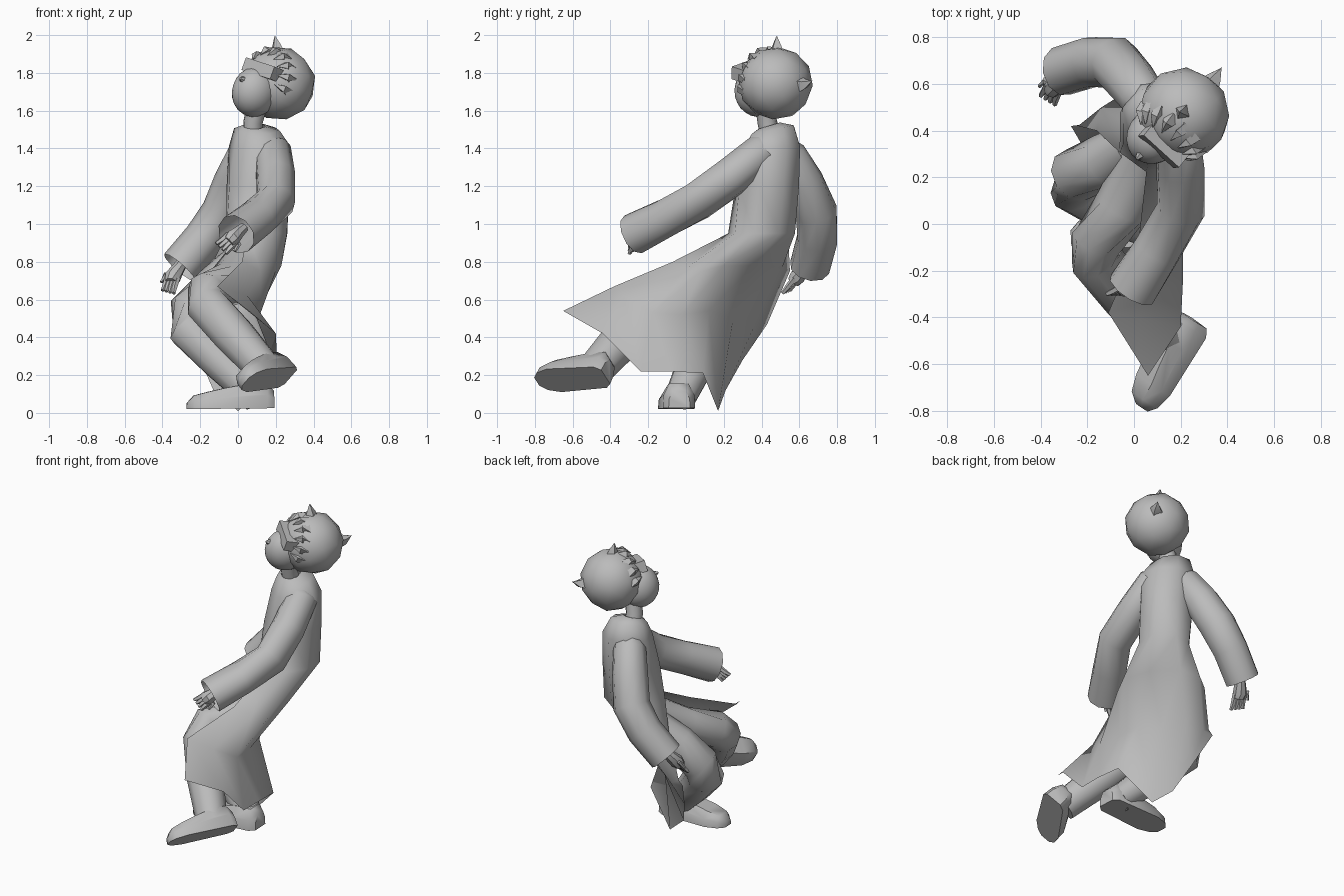
import bpy, bmesh, math
from mathutils import Vector, Matrix

if "Cube" in bpy.data.objects:
    bpy.data.objects.remove(bpy.data.objects["Cube"])

clay = bpy.data.materials.new("plain_grey")
clay.use_nodes = True
clay.diffuse_color = (0.5, 0.5, 0.5, 1)
clay.node_tree.nodes["Principled BSDF"].inputs["Base Color"].default_value = (0.5, 0.5, 0.5, 1)


def finish(name, bm, angle=50):
    bmesh.ops.recalc_face_normals(bm, faces=bm.faces)
    me = bpy.data.meshes.new(name)
    bm.to_mesh(me)
    bm.free()
    me.materials.append(clay)
    ob = bpy.data.objects.new(name, me)
    bpy.context.collection.objects.link(ob)
    bpy.ops.object.select_all(action='DESELECT')
    ob.select_set(True)
    bpy.context.view_layer.objects.active = ob
    bpy.ops.object.shade_smooth_by_angle(angle=math.radians(angle))


def skin(bm, rows, closed):
    """Bridge rows of points with quads."""
    rows = [[bm.verts.new(p) for p in row] for row in rows]
    for a, b in zip(rows, rows[1:]):
        n = len(a)
        for i in range(n if closed else n - 1):
            j = (i + 1) % n
            bm.faces.new((a[i], a[j], b[j], b[i]))
    return rows


def tube(bm, path, radii, sides=10, cap=True):
    """Round limb along a path, one radius per point."""
    path = [Vector(p) for p in path]
    rows = []
    for i, p in enumerate(path):
        t = (path[min(i + 1, len(path) - 1)] - path[max(i - 1, 0)]).normalized()
        ref = Vector((0.5, 0.8, 0.3))
        u = (ref - t * ref.dot(t)).normalized()
        v = t.cross(u)
        rows.append([p + radii[i] * (u * math.cos(2 * math.pi * k / sides)
                     + v * math.sin(2 * math.pi * k / sides)) for k in range(sides)])
    rows = skin(bm, rows, True)
    if cap:
        bm.faces.new(rows[0])
        bm.faces.new(rows[-1])


def limb(name, path, radii, cap=True, sides=10):
    bm = bmesh.new()
    tube(bm, path, radii, sides, cap)
    finish(name, bm)


def axes(x, y, z, origin):
    m = Matrix((x, y, z)).transposed().to_4x4()
    m.translation = origin
    return m


# Coat: closed rings above the waist, an open swept skirt below
def ring(c, z, long, short, tilt=0):
    pts = []
    for k in range(9):
        a = math.radians(-105 + 45 * k)
        d = Vector((math.cos(a), math.sin(a), 0))
        across = Vector((0.75, -0.66, 0))
        along = Vector((0.66, 0.75, 0))
        r = 1 / math.sqrt((d.dot(across) / long) ** 2 + (d.dot(along) / short) ** 2)
        pts.append(Vector((*c, z)) + d * r + Vector((0, 0, tilt * d.y * r)))
    return pts


hips = [(.02, -.07, .80), (.12, -.02, .75), (.2, .08, .75), (.23, .2, .78), (.18, .36, .78),
        (.06, .51, .77), (-.06, .55, .75), (-.14, .5, .72), (-.16, .4, .74)]
thighs = [(-.11, -.38, .67), (.05, -.33, .62), (.12, -.18, .53), (.1, -.02, .52), (.07, .12, .54),
          (-.01, .25, .5), (-.1, .37, .48), (-.19, .43, .47), (-.24, .42, .5)]
hem = [(.06, -.65, .54), (.2, -.44, .42), (.21, -.24, .22), (.21, -.08, .22), (.2, .09, .21),
       (0, .17, .01), (-.13, .21, .12), (-.2, .3, .28), (-.27, .42, .47)]
bm = bmesh.new()
skin(bm, [ring((.085, .44), 1.52, .06, .06, .3), ring((.1, .46), 1.5, .13, .11, .2),
          ring((.115, .455), 1.41, .175, .15), ring((.105, .43), 1.2, .17, .175),
          ring((.1, .4), .95, .16, .19), hips, thighs, hem], False)
bmesh.ops.remove_doubles(bm, verts=bm.verts, dist=0.002)
finish("long_coat", bm, 80)

# Sleeves with open cuffs
limb("left_sleeve", [(.12, .44, 1.43), (.185, .4, 1.38), (.2, .24, 1.25), (.2, .06, 1.12),
                     (.1, -.11, 1.03), (-.01, -.28, .945)],
     [.06, .1, .105, .105, .105, .11], cap=False)
limb("right_sleeve", [(.08, .48, 1.43), (.04, .54, 1.36), (-.02, .62, 1.22), (-.08, .69, 1.06),
                      (-.18, .695, .92), (-.31, .655, .77)],
     [.06, .1, .11, .115, .11, .108], cap=False)


# Hands: tapered palm, four curled fingers and a thumb
def hand(name, wrist, palm, tip, spread):
    wrist, palm, tip, spread = map(Vector, (wrist, palm, tip, spread))
    bm = bmesh.new()
    tube(bm, [wrist, wrist.lerp(palm, .5), palm, palm.lerp(tip, .35)], [.028, .034, .044, .034], 8)
    for k in range(4):
        off = spread * (k - 1.5) * 0.021
        mid = palm.lerp(tip, .6) + off
        tube(bm, [palm + off, mid, tip + off * 1.2], [.016, .015, .01], 5)
    side = spread * 0.05
    tube(bm, [palm, palm + side, palm.lerp(tip, .5) + side * 1.2], [.018, .015, .009], 5)
    finish(name, bm, 40)


hand("left_hand", (.03, -.2, .98), (-.03, -.27, .925), (-.09, -.3, .87), (.7, 0, -.7))
hand("right_hand", (-.28, .67, .82), (-.345, .59, .72), (-.37, .53, .64), (-.8, .5, .2))

# Trouser legs
limb("left_leg", [(.08, .32, .84), (-.05, .08, .68), (-.16, -.08, .635), (-.165, -.15, .57),
                  (-.02, -.32, .41), (.15, -.49, .22)], [.12, .12, .115, .112, .112, .095])
limb("right_leg", [(-.01, .34, .78), (-.12, .27, .66), (-.25, .21, .54), (-.25, .16, .44),
                   (-.1, .06, .28), (.1, -.03, .08)], [.1, .12, .12, .12, .105, .085])


# Shoes: hull over a sole outline and a sloping upper
def shoe(name, heel, toe, up, width, height):
    heel, toe, up = Vector(heel), Vector(toe), Vector(up)
    length = (toe - heel).length
    f = (toe - heel).normalized()
    up = (up - f * up.dot(f)).normalized()
    bm = bmesh.new()
    # (position along the foot, half width factor, top height factor)
    for t, w, h in [(0, .6, .7), (.08, .9, 1), (.3, .9, 1), (.55, .95, .85),
                    (.75, 1, .7), (.92, .75, .55), (1, .35, .25)]:
        for s in (-1, 1):
            for lift, narrow in ((0, 1), (h * .55, .95), (h, .6)):
                bm.verts.new((t * length, s * w * narrow * width / 2, lift * height))
    bmesh.ops.convex_hull(bm, input=bm.verts)
    bmesh.ops.transform(bm, matrix=axes(f, up.cross(f), up, heel), verts=bm.verts)
    finish(name, bm, 45)


shoe("left_shoe", (.28, -.425, .19), (.04, -.79, .165), (-.035, .021, .044), .18, .14)
shoe("right_shoe", (.19, -.035, .025), (-.27, -.06, .02), (0, 0, 1), .19, .13)

# Head frame: face direction, side and crown
face = Vector((-.6, -.75, .25)).normalized()
side = Vector((.76, -.6, -.25))
side = (side - face * side.dot(face)).normalized()
crown = side.cross(face)
if crown.z < 0:
    crown.negate()


def ball(name, centre, size, sub, angle):
    bm = bmesh.new()
    bmesh.ops.create_icosphere(bm, subdivisions=sub, radius=1)
    bmesh.ops.scale(bm, vec=size, verts=bm.verts)
    bmesh.ops.transform(bm, matrix=axes(side, face, crown, Vector(centre)), verts=bm.verts)
    finish(name, bm, angle)


limb("neck", [(.08, .45, 1.46), (.08, .43, 1.54), (.1, .42, 1.63)], [.055, .052, .055])
ball("face", (.09, .38, 1.7), (.115, .13, .135), 3, 60)
ball("hair_cap", (.215, .475, 1.745), (.2, .195, .195), 2, 30)
limb("nose", [Vector((.085, .37, 1.74)) + face * d for d in (.08, .105, .122)],
     [.024, .016, .006], sides=6)

# Visor band across the eyes
bm = bmesh.new()
bmesh.ops.create_cube(bm, size=1)
bmesh.ops.scale(bm, vec=(.21, .08, .07), verts=bm.verts)
bmesh.ops.transform(bm, matrix=axes(side, face, crown, Vector((.13, .34, 1.815))), verts=bm.verts)
finish("visor", bm, 20)

# Hair spikes: crown tuft, rear tuft and a fringe above the visor
hair = Vector((.215, .475, 1.745))
bm = bmesh.new()
tube(bm, [(.21, .48, 1.89), (.205, .48, 1.945), (.195, .48, 1.995)], [.05, .028, .002], 4)
tube(bm, [(.31, .58, 1.74), (.35, .63, 1.74), (.375, .67, 1.76)], [.06, .03, .002], 4)
for k in range(9):
    a = math.radians(-10 + 25 * k)
    out = side * math.cos(a) + crown * math.sin(a)
    root = hair + out * .145 + face * .08
    tube(bm, [root, root + face * .04 + out * .005, root + face * .08 - out * .03],
         [.035, .024, .002], 4)
finish("hair_spikes", bm, 25)
